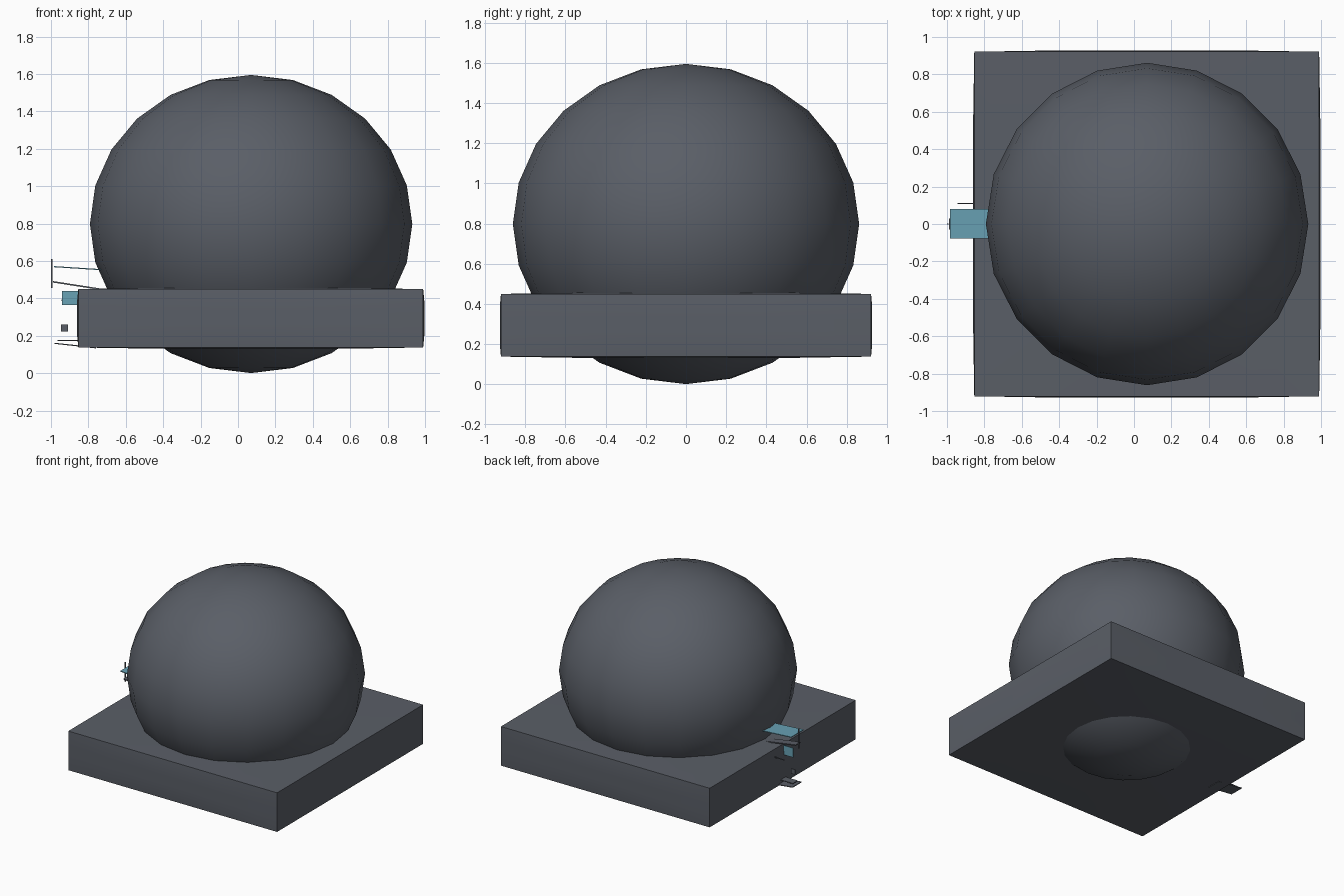
import bpy, bmesh

if "Cube" in bpy.data.objects:
    bpy.data.objects.remove(bpy.data.objects["Cube"])


def material(name, color):
    m = bpy.data.materials.new(name)
    m.diffuse_color = (*color, 1)
    m.use_nodes = True
    m.node_tree.nodes["Principled BSDF"].inputs["Base Color"].default_value = m.diffuse_color
    return m


blue = material("light_blue", (0.14, 0.36, 0.46))
dark = material("dark_slate", (0.102, 0.113, 0.135))


def finish(name, bm, mat):
    bmesh.ops.recalc_face_normals(bm, faces=bm.faces)
    me = bpy.data.meshes.new(name)
    bm.to_mesh(me)
    bm.free()
    ob = bpy.data.objects.new(name, me)
    bpy.context.collection.objects.link(ob)
    me.materials.append(mat)
    return ob


def strip(name, a, b, y0, y1, t=0.006, mat=dark):
    """Flat plate running from a to b in (x, z), spanning y0..y1, t thick in z."""
    bm = bmesh.new()
    prof = [(a[0], a[1] - t / 2), (b[0], b[1] - t / 2),
            (b[0], b[1] + t / 2), (a[0], a[1] + t / 2)]
    v0 = [bm.verts.new((x, y0, z)) for x, z in prof]
    v1 = [bm.verts.new((x, y1, z)) for x, z in prof]
    bm.faces.new(v0)
    bm.faces.new(v1[::-1])
    for i in range(4):
        j = (i + 1) % 4
        bm.faces.new((v0[i], v1[i], v1[j], v0[j]))
    return finish(name, bm, mat)


# Large low-poly ball, slightly squashed
bm = bmesh.new()
bmesh.ops.create_uvsphere(bm, u_segments=20, v_segments=12, radius=1)
for v in bm.verts:
    v.co = (0.07 + v.co.x * 0.862, v.co.y * 0.862, 0.798 + v.co.z * 0.797)
for f in bm.faces:
    f.smooth = True
finish("ball", bm, dark)

# Square slab around the ball, with very slightly bulging faces
bm = bmesh.new()
bmesh.ops.create_cube(bm, size=2)
bmesh.ops.subdivide_edges(bm, edges=bm.edges[:], cuts=4, use_grid_fill=True)
half = (0.922, 0.921, 0.156)
for v in bm.verts:
    on = [abs(c) > 0.999 for c in v.co]
    co = [c * h for c, h in zip(v.co, half)]
    if sum(on) == 1:
        k = on.index(True)
        co[k] += 0.006 if co[k] > 0 else -0.006
    v.co = (co[0] + 0.068, co[1], co[2] + 0.294)
slab = finish("slab", bm, dark)
bpy.context.view_layer.objects.active = slab
slab.select_set(True)
bpy.ops.object.shade_smooth_by_angle(angle=0.5)

# Sloping plates on the left side
strip("upper_blue_plate", (-0.985, 0.57), (-0.72, 0.553), -0.077, 0.08, mat=blue)
strip("middle_plate", (-0.99, 0.489), (-0.72, 0.447), -0.03, 0.03, 0.008)
strip("lower_plate", (-0.98, 0.16), (-0.76, 0.136), -0.06, 0.055)
strip("lower_cover", (-0.965, 0.176), (-0.85, 0.176), -0.03, 0.03)

# Small upright tabs, a side pin and the thin end rod
strip("blue_tab", (-0.94, 0.402), (-0.85, 0.402), -0.012, -0.006, 0.075, blue)
strip("small_tab", (-0.947, 0.242), (-0.91, 0.242), -0.03, -0.024, 0.04)
strip("side_pin", (-0.945, 0.39), (-0.85, 0.39), 0.106, 0.112)
strip("end_rod", (-1.0, 0.533), (-0.992, 0.533), -0.004, 0.004, 0.155)
